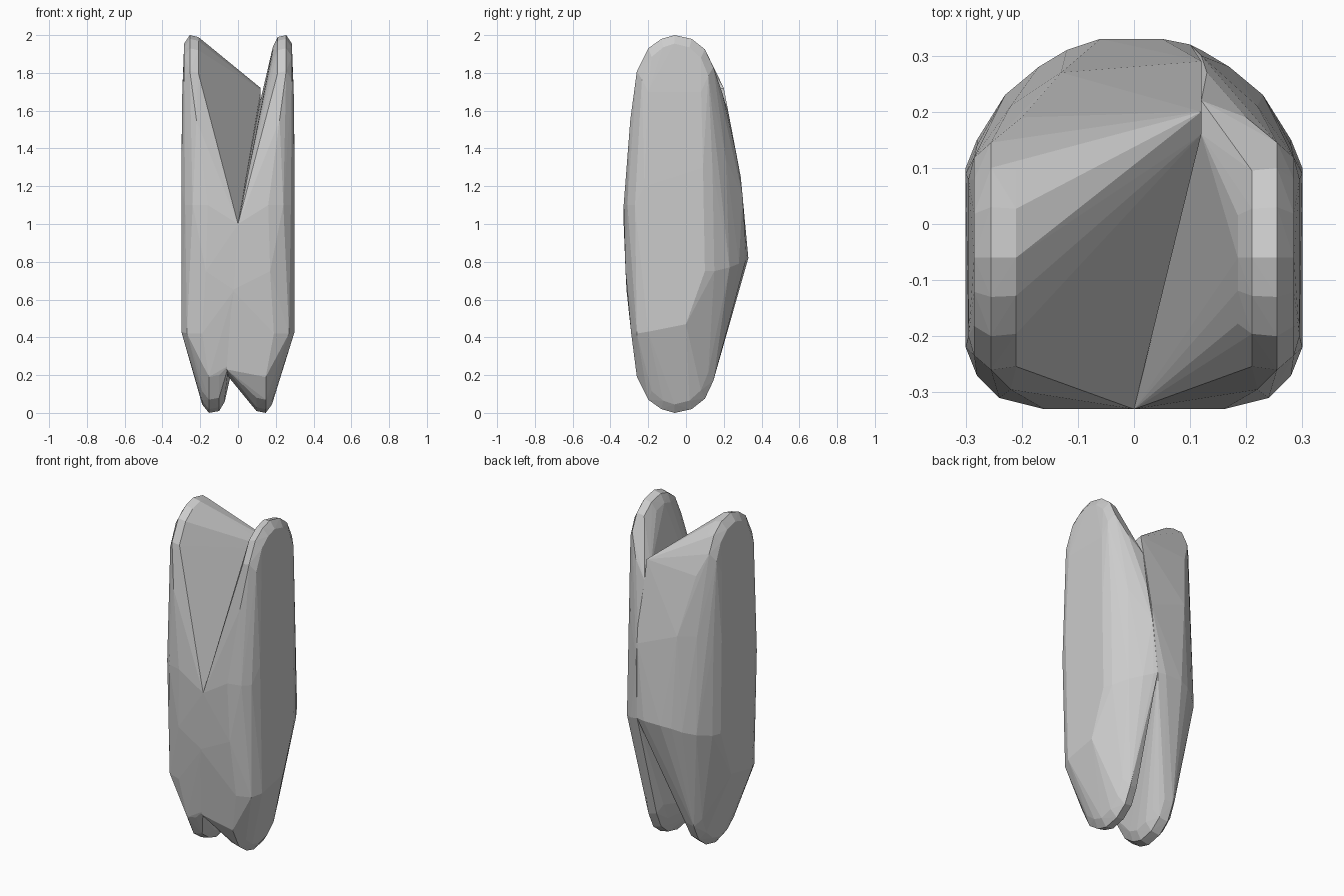
import bpy, bmesh

# rounded end profile shared by tips and feet: (y, z measured from the end)
END = [(-0.26, 0.19), (-0.2, 0.07), (-0.13, 0.02), (-0.06, 0.0),
       (0.03, 0.02), (0.1, 0.075), (0.145, 0.17)]


def rounded_end(s, centre, half, z, up):
    """Thin slab end, rounded in both directions, on side s (-1 left, 1 right)."""
    pts = []
    for w, drop, shrink in [(-1, 0.06, 0.84), (-0.5, 0.01, 0.97), (0.4, 0.0, 1.0), (1, 0.045, 0.87)]:
        for y, d in END:
            pts.append((s * (centre + w * half), -0.06 + (y + 0.06) * shrink, z + up * (d + drop)))
    return pts


def hull(name, pts):
    """Faceted convex solid round a set of points."""
    bm = bmesh.new()
    for p in pts:
        bm.verts.new(p)
    res = bmesh.ops.convex_hull(bm, input=bm.verts)
    junk = {g for g in res["geom_interior"] + res["geom_unused"] if isinstance(g, bmesh.types.BMVert)}
    bmesh.ops.delete(bm, geom=list(junk), context='VERTS')
    bmesh.ops.recalc_face_normals(bm, faces=bm.faces)
    me = bpy.data.meshes.new(name)
    bm.to_mesh(me)
    bm.free()
    bpy.context.collection.objects.link(bpy.data.objects.new(name, me))


def side_points(s):
    """Outer shell common to both halves."""
    shell = [
        # flat outer side
        (0.3, -0.2, 0.43), (0.3, 0.0, 0.47), (0.3, 0.1, 0.75), (0.3, -0.22, 1.2),
        (0.3, 0.09, 1.3), (0.295, -0.2, 1.7), (0.295, 0.08, 1.7),
        # front corner
        (0.27, -0.26, 0.42), (0.19, -0.29, 0.42), (0.28, -0.27, 1.1), (0.24, -0.31, 1.1),
        (0.16, -0.33, 1.1), (0.17, -0.32, 0.75), (0.22, -0.295, 1.55),
        # back corner
        (0.28, 0.15, 0.75), (0.23, 0.23, 0.77), (0.17, 0.28, 0.79), (0.12, 0.31, 0.81),
        (0.28, 0.14, 1.3), (0.22, 0.21, 1.35), (0.13, 0.27, 1.35), (0.2, 0.19, 1.7)]
    return [(s * x, y, z) for x, y, z in shell]


# left half: reaches past the centre at the back
left = side_points(-1) + rounded_end(-1, 0.235, 0.05, 2.0, -1) + rounded_end(-1, 0.13, 0.06, 0.0, 1)
left += [(0, -0.33, 1.0), (-0.02, -0.315, 0.65), (-0.05, -0.26, 0.25),
         (0.12, 0.16, 1.71), (0.12, 0.2, 1.72), (0.12, 0.29, 1.25), (0.1, 0.32, 0.82),
         (0.05, 0.33, 0.82), (-0.06, 0.33, 0.82)]
hull("left_half", left)

# right half: reaches past the centre at the lower front
right = side_points(1) + rounded_end(1, 0.235, 0.05, 2.0, -1) + rounded_end(1, 0.125, 0.055, 0.0, 1)
right += [(0, -0.33, 1.0), (-0.03, -0.315, 0.65), (-0.06, -0.26, 0.23), (-0.05, -0.18, 0.19),
          (0.12, 0.16, 1.66), (0.12, 0.22, 1.6), (0.12, 0.3, 1.15), (0.1, 0.32, 0.82)]
hull("right_half", right)
